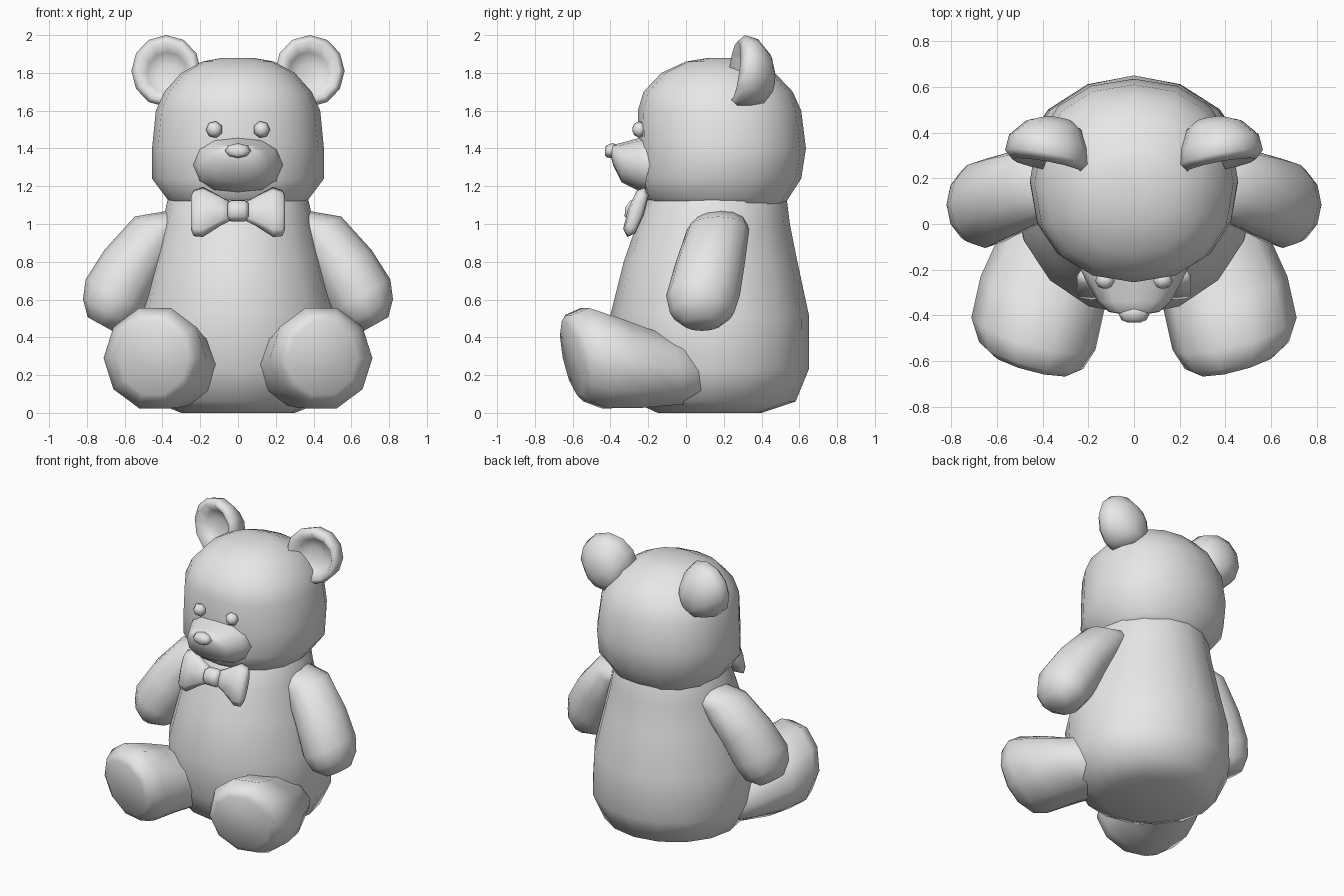
import bpy, bmesh, math
from mathutils import Vector

fur = bpy.data.materials.new("soft grey")
fur.diffuse_color = (0.8, 0.8, 0.8, 1)


def loft(name, rings, u, v, sides=12, power=2.0, mirror=1, angle=180):
    """Skin rings (centre, radius along u, radius along v) and cap both ends."""
    u, v = Vector(u), Vector(v)
    bm = bmesh.new()
    loops = []
    for centre, ru, rv in rings:
        loop = []
        for i in range(sides):
            a = 2 * math.pi * i / sides
            c, s = math.cos(a), math.sin(a)
            c = math.copysign(abs(c) ** (2 / power), c)
            s = math.copysign(abs(s) ** (2 / power), s)
            p = Vector(centre) + u * ru * c + v * rv * s
            p.x *= mirror
            loop.append(bm.verts.new(p))
        loops.append(loop)
    for a, b in zip(loops, loops[1:]):
        for i in range(sides):
            j = (i + 1) % sides
            bm.faces.new((a[i], a[j], b[j], b[i]))
    bm.faces.new(loops[0])
    bm.faces.new(loops[-1])
    bmesh.ops.recalc_face_normals(bm, faces=bm.faces)
    mesh = bpy.data.meshes.new(name)
    bm.to_mesh(mesh)
    bm.free()
    mesh.materials.append(fur)
    ob = bpy.data.objects.new(name, mesh)
    bpy.context.collection.objects.link(ob)
    bpy.ops.object.select_all(action='DESELECT')
    ob.select_set(True)
    bpy.context.view_layer.objects.active = ob
    bpy.ops.object.shade_smooth_by_angle(angle=math.radians(angle))
    return ob


def upright(name, rows, sides, power):
    """Horizontal rings from (height, front y, back y, half width)."""
    rings = [((0, (f + b) / 2, z), w, (b - f) / 2) for z, f, b, w in rows]
    return loft(name, rings, (1, 0, 0), (0, 1, 0), sides, power)


# Torso and head
upright("body", [
    (0.0, -0.15, 0.40, 0.30), (0.06, -0.28, 0.58, 0.45),
    (0.23, -0.36, 0.65, 0.53), (0.52, -0.40, 0.65, 0.52),
    (0.80, -0.33, 0.59, 0.45), (1.00, -0.26, 0.55, 0.40),
    (1.12, -0.21, 0.535, 0.375), (1.20, -0.15, 0.50, 0.33)], 16, 2.0)
upright("head", [
    (1.08, -0.14, 0.51, 0.34), (1.14, -0.22, 0.545, 0.38),
    (1.24, -0.25, 0.61, 0.455), (1.40, -0.25, 0.635, 0.455),
    (1.60, -0.255, 0.61, 0.435), (1.70, -0.225, 0.565, 0.39),
    (1.80, -0.13, 0.47, 0.30), (1.86, 0.0, 0.33, 0.19),
    (1.88, 0.12, 0.27, 0.08)], 16, 2.2)

# Muzzle and nose
X, Y, Z = (1, 0, 0), (0, 1, 0), (0, 0, 1)
loft("muzzle", [((0, -0.12, 1.31), 0.27, 0.17), ((0, -0.25, 1.315), 0.21, 0.14),
                ((0, -0.34, 1.325), 0.16, 0.105), ((0, -0.385, 1.365), 0.11, 0.055),
                ((0, -0.395, 1.375), 0.05, 0.03)], X, Z, 12, 2.4)
loft("nose", [((0, -0.36, 1.39), 0.05, 0.03), ((0, -0.39, 1.388), 0.07, 0.04),
              ((0, -0.42, 1.385), 0.055, 0.032), ((0, -0.43, 1.385), 0.03, 0.018)],
     X, Z, 8)

for side, tag in ((1, "left"), (-1, "right")):
    # Eyes
    loft("eye_" + tag, [((0.125, -0.22, 1.5), 0.035, 0.035),
                        ((0.125, -0.25, 1.5), 0.045, 0.045),
                        ((0.125, -0.275, 1.5), 0.03, 0.03),
                        ((0.125, -0.283, 1.5), 0.01, 0.01)], X, Z, 7, mirror=side)
    # Ears with a hollow front
    loft("ear_" + tag, [((0.37, 0.34, 1.80), 0.05, 0.05),
                        ((0.375, 0.32, 1.80), 0.11, 0.11),
                        ((0.38, 0.255, 1.81), 0.155, 0.16),
                        ((0.38, 0.29, 1.81), 0.188, 0.192),
                        ((0.375, 0.36, 1.80), 0.175, 0.18),
                        ((0.35, 0.43, 1.77), 0.125, 0.13),
                        ((0.33, 0.46, 1.75), 0.06, 0.06)],
         (0.98, 0.18, 0), (0, 0.12, 0.99), 12, mirror=side)
    # Arms hanging outward
    loft("arm_" + tag, [((0.25, 0.19, 1.04), 0.08, 0.12),
                        ((0.42, 0.17, 0.97), 0.145, 0.165),
                        ((0.56, 0.125, 0.78), 0.17, 0.185),
                        ((0.65, 0.09, 0.62), 0.18, 0.195),
                        ((0.69, 0.085, 0.53), 0.15, 0.17),
                        ((0.73, 0.085, 0.47), 0.075, 0.10)],
         (0.87, 0, 0.48), Y, 12, mirror=side)
    # Legs ending in flat soles
    loft("leg_" + tag, [((0.22, 0.12, 0.22), 0.22, 0.17),
                        ((0.32, -0.10, 0.23), 0.27, 0.20),
                        ((0.40, -0.30, 0.26), 0.28, 0.25),
                        ((0.44, -0.48, 0.29), 0.28, 0.285),
                        ((0.45, -0.575, 0.29), 0.235, 0.245),
                        ((0.45, -0.605, 0.29), 0.19, 0.205)],
         (0.97, 0.25, 0), (0, -0.2, 0.98), 10, mirror=side)
    # Bow wings
    loft("bow_wing_" + tag, [((0.03, -0.265, 1.068), 0.05, 0.025),
                             ((0.09, -0.265, 1.068), 0.08, 0.04),
                             ((0.185, -0.265, 1.063), 0.14, 0.045),
                             ((0.235, -0.265, 1.058), 0.13, 0.038),
                             ((0.25, -0.265, 1.058), 0.09, 0.02)],
         (0, 0.33, 0.94), (0, 0.94, -0.33), 8, 2.6, mirror=side)

# Bow knot
loft("bow_knot", [((x, -0.275, 1.07), h, d) for x, h, d in
                  ((-0.055, 0.045, 0.035), (-0.035, 0.06, 0.05),
                   (0.035, 0.06, 0.05), (0.055, 0.045, 0.035))],
     (0, 0.33, 0.94), (0, 0.94, -0.33), 8, 2.4)
